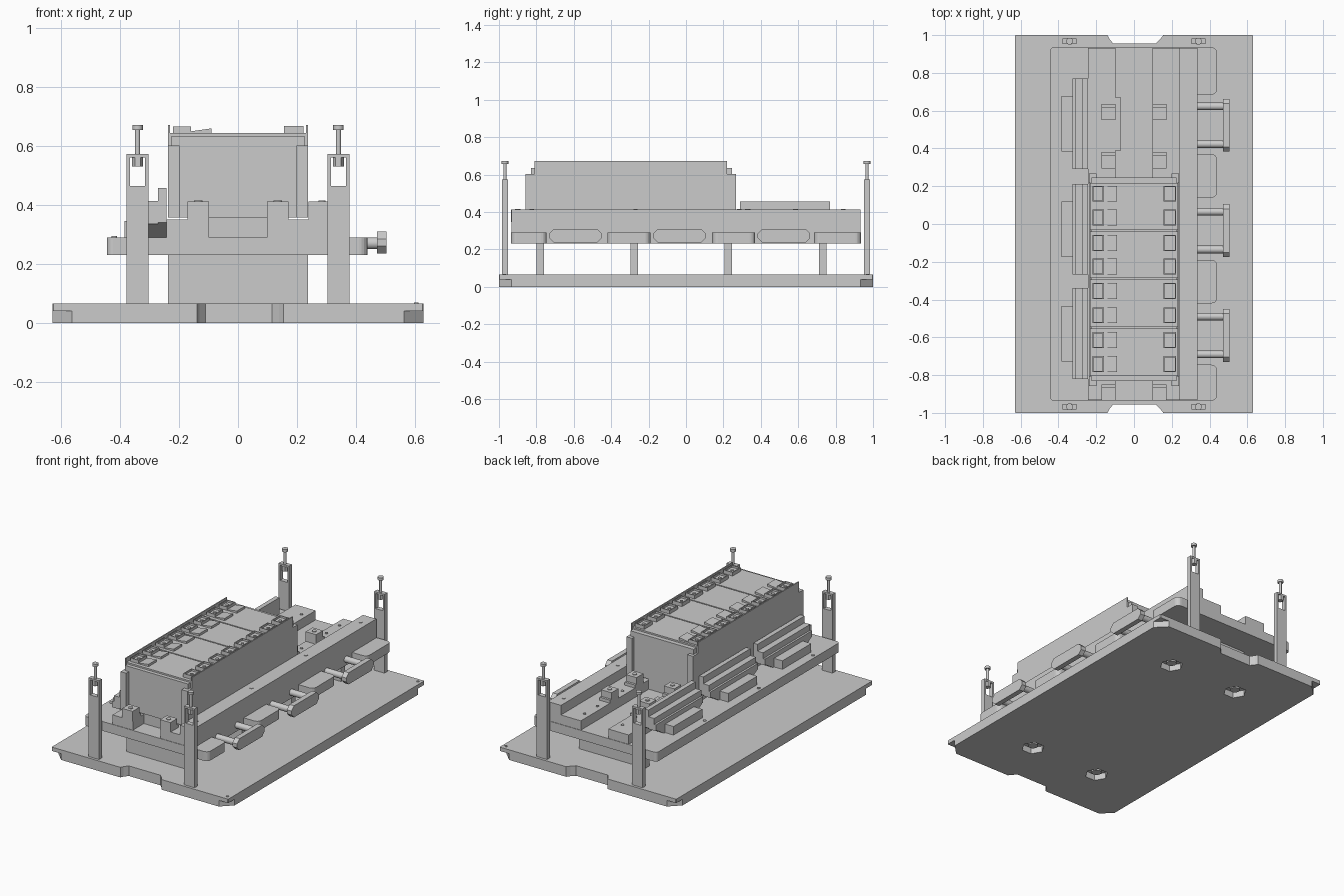
import bpy, bmesh
from math import pi, cos, sin, radians
from mathutils import Vector, Matrix

if "Cube" in bpy.data.objects:
    bpy.data.objects.remove(bpy.data.objects["Cube"])


def finish(bm, name):
    bmesh.ops.recalc_face_normals(bm, faces=bm.faces)
    me = bpy.data.meshes.new(name)
    bm.to_mesh(me)
    bm.free()
    ob = bpy.data.objects.new(name, me)
    bpy.context.collection.objects.link(ob)
    return ob


def prism(name, pts, a, b, axis='z'):
    """Extrude a profile along an axis: z -> (x,y), y -> (x,z), x -> (y,z)."""
    def place(p, t):
        return {'z': (p[0], p[1], t), 'y': (p[0], t, p[1]), 'x': (t, p[0], p[1])}[axis]
    bm = bmesh.new()
    f = bm.faces.new([bm.verts.new(place(p, a)) for p in pts])
    r = bmesh.ops.extrude_face_region(bm, geom=[f])
    d = Vector(place((0, 0), b - a))
    bmesh.ops.translate(bm, vec=d, verts=[v for v in r['geom'] if isinstance(v, bmesh.types.BMVert)])
    return finish(bm, name)


def box(name, x0, x1, y0, y1, z0, z1):
    return prism(name, [(x0, y0), (x1, y0), (x1, y1), (x0, y1)], z0, z1)


def cyl(name, c, r, a, b, axis='z', n=24):
    ob = prism(name, [(c[0] + r * cos(2 * pi * i / n), c[1] + r * sin(2 * pi * i / n)) for i in range(n)], a, b, axis)
    if n > 8:
        for p in ob.data.polygons:
            p.use_smooth = len(p.vertices) == 4
    return ob


def rounded(u0, u1, v0, v1, r, n=5):
    pts = []
    for k, (u, v) in enumerate([(u1 - r, v1 - r), (u0 + r, v1 - r), (u0 + r, v0 + r), (u1 - r, v0 + r)]):
        for i in range(n + 1):
            t = pi / 2 * (k + i / n)
            pts.append((u + r * cos(t), v + r * sin(t)))
    return pts


def cup(name, x0, x1, y0, y1, z0, z1, wall, depth):
    """Box with a recessed top."""
    ob = box(name, x0, x1, y0, y1, z0, z1)
    bm = bmesh.new()
    bm.from_mesh(ob.data)
    top = max(bm.faces, key=lambda f: f.calc_center_median().z)
    bmesh.ops.inset_region(bm, faces=[top], thickness=wall)
    r = bmesh.ops.extrude_face_region(bm, geom=[top])
    vs = [v for v in r['geom'] if isinstance(v, bmesh.types.BMVert)]
    bmesh.ops.translate(bm, verts=vs, vec=(0, 0, -depth))
    bmesh.ops.delete(bm, geom=[top], context='FACES')
    bm.to_mesh(ob.data)
    bm.free()
    return ob


def cut(ob, cutter):
    m = ob.modifiers.new("cut", 'BOOLEAN')
    m.operation, m.solver, m.object = 'DIFFERENCE', 'EXACT', cutter
    cutter.hide_render = True
    cutter.hide_viewport = True


# base plate: notched ends, lower half has clipped corners
def base_outline(c):
    half = [(0.63, 1 - c), (0.63 - c, 1), (0.155, 1), (0.14, 0.98), (0.115, 0.955),
            (-0.11, 0.955), (-0.13, 0.98), (-0.14, 1), (-0.63 + c, 1), (-0.63, 1 - c)]
    return half + [(x, -y) for x, y in reversed(half)]


base_lower = prism("base_lower", base_outline(0.067), 0, 0.04)
base_upper = prism("base_upper", base_outline(0.003), 0.04, 0.065)
for x in (-0.25, 0.25):
    for y in (-0.65, 0.65):
        cut(base_lower, cyl("pocket_cutter", (x, y), 0.07, -0.02, 0.05, n=6))
        cyl("foot_nut", (x, y), 0.03, 0.015, 0.045)
for y in (-0.97, 0.97):
    cyl("base_pin", (0.605, y), 0.008, 0.06, 0.069, n=12)

# corner posts with window, adjusting screw and nut
for sx in (-1, 1):
    for sy in (-1, 1):
        x, y = sx * 0.341, sy * 0.968
        y0, y1 = y - 0.015, y + 0.015
        box("post", x - 0.037, x + 0.037, y0, y1, 0.065, 0.465)
        box("post_top", x - 0.037, x + 0.037, y0, y1, 0.562, 0.573)
        for s in (-1, 1):
            a, b = sorted((x + s * 0.026, x + s * 0.037))
            box("post_cheek", a, b, y0, y1, 0.465, 0.562)
        cyl("screw_shaft", (x, y), 0.009, 0.53, 0.655, n=16)
        cyl("screw_head", (x, y), 0.018, 0.655, 0.672, n=16)
        cyl("screw_nut", (x, y), 0.019, 0.53, 0.562, n=6)

# transverse ribs carrying the tray
for y in (-0.78, -0.277, 0.227, 0.732):
    box("support_rib", -0.237, 0.237, y - 0.02, y + 0.02, 0.06, 0.235)

# tray plate, side rail and tabs
prism("tray_plate", rounded(-0.445, 0.335, -0.935, 0.935, 0.02), 0.23, 0.29)
box("side_rail", 0.24, 0.335, -0.932, 0.932, 0.285, 0.412)
for y0, y1 in ((0.685, 0.935), (0.14, 0.37), (-0.42, -0.19), (-0.935, -0.745)):
    prism("tray_tab", rounded(0.3, 0.44, y0, y1, 0.03), 0.23, 0.29)
for y in (0.84, 0.285, -0.27, -0.825):
    cyl("rail_screw", (0.285, y), 0.012, 0.405, 0.415, n=12)
for y in (0.41, -0.14, -0.695):
    cyl("tray_screw", (-0.42, y), 0.01, 0.285, 0.294, n=12)

# twin bed rails with clamp blocks
for s in (-1, 1):
    a, b = sorted((s * 0.098, s * 0.243))
    box("bed_rail", a, b, -0.932, 0.932, 0.285, 0.35)
    c, d = sorted((s * 0.098, s * 0.172))
    for y in (0.585, 0.33, -0.9):
        box("clamp_block", c, d, y - 0.035, y + 0.035, 0.345, 0.412)
        box("clamp_step", c, d, y - 0.035, y + 0.05, 0.345, 0.37)
        cyl("clamp_screw", (s * 0.135, y), 0.014, 0.41, 0.416, n=12)
    for y in (0.84, 0.71, 0.455):
        cyl("bed_pin", (s * 0.135, y), 0.009, 0.345, 0.355, n=12)
box("bed_strip", -0.10, -0.07, 0.39, 0.67, 0.285, 0.345)
box("bed_core", -0.098, 0.098, -0.82, 0.24, 0.285, 0.36)

# pull handles on the right
for y in (0.523, -0.035, -0.59):
    a, b, c = y - 0.14, y + 0.14, 0.025
    prism("handle_bar", [(a + c, 0.235), (b - c, 0.235), (b, 0.26), (b, 0.285), (b - c, 0.31),
                         (a + c, 0.31), (a, 0.285), (a, 0.26)], 0.472, 0.505, 'x')
    for s in (-1, 1):
        cyl("handle_rod", (y + s * 0.1, 0.27), 0.02, 0.33, 0.48, 'x')

# stepped connectors on the left
for y in (0.53, -0.028, -0.58):
    w = 0.24
    box("connector_back", -0.272, -0.243, y - w, y + w, 0.34, 0.457)
    box("connector_body", -0.312, -0.272, y - w, y + w, 0.335, 0.413)
    taper = [(y - w, 0.34), (y - 0.15, 0.285), (y + 0.15, 0.285), (y + w, 0.34)]
    prism("connector_taper", taper, -0.325, -0.243, 'x')
    box("connector_lip", -0.325, -0.312, y - w, y + w, 0.335, 0.375)
    box("connector_nose", -0.385, -0.325, y - 0.147, y + 0.147, 0.285, 0.345)

# module stack: four modules with two terminal rows each
edges = (-0.81, -0.55, -0.29, -0.035, 0.22)
for i in range(4):
    box("module", -0.232, 0.232, edges[i] + 0.004, edges[i + 1] - 0.004, 0.358, 0.645)
box("stack_core", -0.225, 0.225, -0.83, 0.245, 0.358, 0.635)
for s in (-1, 1):
    a, b = sorted((s * 0.231, s * 0.238))
    box("stack_side", a, b, -0.81, 0.22, 0.357, 0.672)
    a, b = sorted((s * 0.198, s * 0.238))
    box("stack_bracket_front", a, b, -0.857, -0.805, 0.357, 0.602)
    box("stack_bracket_back", a, b, 0.215, 0.268, 0.357, 0.602)
for y in (0.16, 0.035, -0.1, -0.225, -0.355, -0.483, -0.615, -0.742):
    y0, y1 = y - 0.042, y + 0.042
    cup("left_terminal", -0.22, -0.16, y0, y1, 0.64, 0.667, 0.008, 0.012)
    prism("terminal_wedge", [(-0.16, 0.64), (-0.09, 0.64), (-0.09, 0.66), (-0.16, 0.65)], y0, y1, 'y')
    cup("right_terminal", 0.157, 0.223, y0, y1, 0.64, 0.668, 0.008, 0.012)
    for x in (-0.19, 0.19):
        cyl("terminal_screw", (x, y), 0.01, 0.65, 0.66, n=12)
